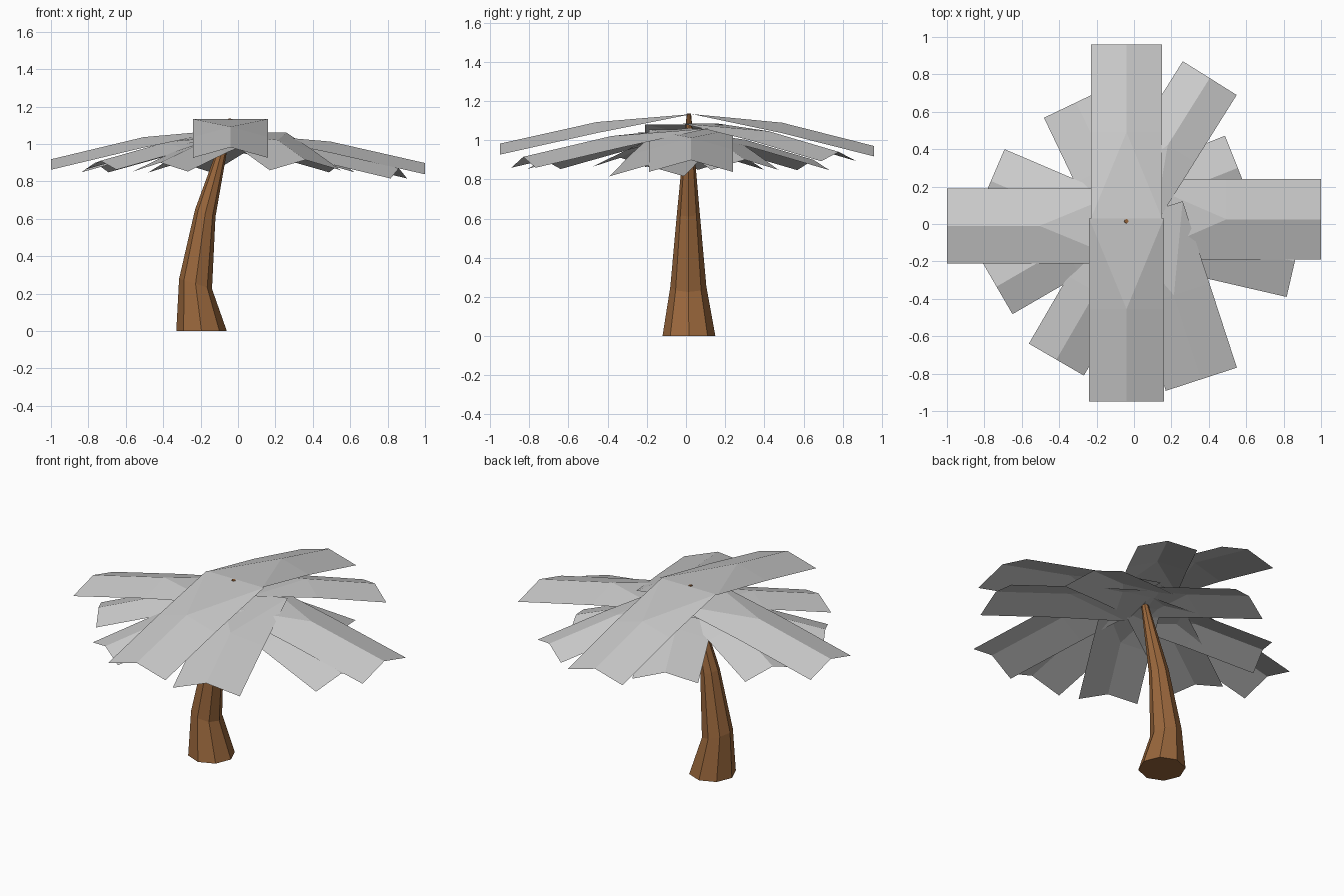
import bpy, bmesh, math
from mathutils import Vector, Matrix

if "Cube" in bpy.data.objects:
    bpy.data.objects.remove(bpy.data.objects["Cube"])


def material(name, color):
    m = bpy.data.materials.new(name)
    m.diffuse_color = (*color, 1)
    m.use_nodes = True
    m.node_tree.nodes["Principled BSDF"].inputs["Base Color"].default_value = m.diffuse_color
    return m


BARK = material("brown_bark", (0.32, 0.135, 0.045))
LEAF = material("grey_leaf", (0.6, 0.6, 0.6))


def finish(name, bm, mat):
    me = bpy.data.meshes.new(name)
    bm.to_mesh(me)
    bm.free()
    me.materials.append(mat)
    ob = bpy.data.objects.new(name, me)
    bpy.context.collection.objects.link(ob)
    return ob


# Trunk: tapered, bent eight-sided tube (centre, radius, tilt)
def trunk(rings, sides=8):
    bm = bmesh.new()
    loops = []
    for centre, r, tilt in rings:
        rot = Matrix.Rotation(math.radians(tilt), 3, 'Y')
        loops.append([bm.verts.new(Vector(centre) + rot @ Vector(
            (r * math.cos(math.tau * i / sides), r * math.sin(math.tau * i / sides), 0)))
            for i in range(sides)])
    for a, b in zip(loops, loops[1:]):
        for i in range(sides):
            j = (i + 1) % sides
            bm.faces.new((a[i], a[j], b[j], b[i]))
    bm.faces.new(loops[0][::-1])
    bm.faces.new(loops[-1])
    finish("trunk", bm, BARK)


trunk([((-0.195, 0.015, 0.0), 0.135, 0),
       ((-0.227, 0.012, 0.252), 0.092, 17),
       ((-0.175, 0.012, 0.63), 0.058, 20),
       ((-0.04, 0.015, 1.135), 0.011, 10)])


# Frond: folded strip, flat at the crown and ridged along the middle
def frond(name, start, end, width):
    s, e = Vector(start), Vector(end)
    run = Vector((e.x - s.x, e.y - s.y, 0))
    side = Vector((-run.y, run.x, 0)).normalized() * width / 2
    fold = Vector((0, 0, -0.14 * width))
    mid = s + run * 0.495 + Vector((0, 0, (e.z - s.z) * 0.27))
    bm = bmesh.new()
    ridge = [bm.verts.new(p) for p in (s, mid, e)]
    for k in (1, -1):
        edge = [bm.verts.new(p) for p in
                (s + side * k, mid + side * k + fold, e + side * k + fold)]
        for f in ((ridge[0], ridge[1], edge[0]),
                  (edge[0], ridge[1], edge[1]),
                  (ridge[1], ridge[2], edge[2], edge[1])):
            bm.faces.new(f if k > 0 else f[::-1])
    finish(name, bm, LEAF)


# Upper fronds
frond("front_frond", (-0.04, 0.03, 1.133), (-0.04, -0.95, 0.982), 0.40)
frond("back_frond", (-0.04, 0.03, 1.133), (-0.04, 0.96, 0.97), 0.38)
frond("left_frond", (-0.02, -0.01, 1.08), (-1.0, -0.01, 0.918), 0.40)
frond("right_frond", (0.0, 0.025, 1.055), (1.0, 0.025, 0.898), 0.43)

# Lower fronds between them
lower = [
    ((-0.04, 0.07, 1.085), (0.405, 0.78, 0.94), 0.34),
    ((-0.10, 0.04, 1.03), (0.555, 0.30, 0.90), 0.37),
    ((-0.05, 0.01, 1.02), (0.86, -0.20, 0.87), 0.39),
    ((0.07, 0.06, 1.06), (0.36, -0.83, 0.915), 0.40),
    ((0.0, -0.01, 1.04), (-0.415, -0.725, 0.90), 0.34),
    ((-0.02, 0.08, 1.05), (-0.735, -0.335, 0.91), 0.34),
    ((-0.04, -0.08, 1.04), (-0.765, 0.23, 0.90), 0.37),
    ((0.02, -0.04, 1.04), (-0.31, 0.65, 0.90), 0.38),
]
for i, (a, b, w) in enumerate(lower):
    frond(f"lower_frond_{i + 1}", a, b, w)
